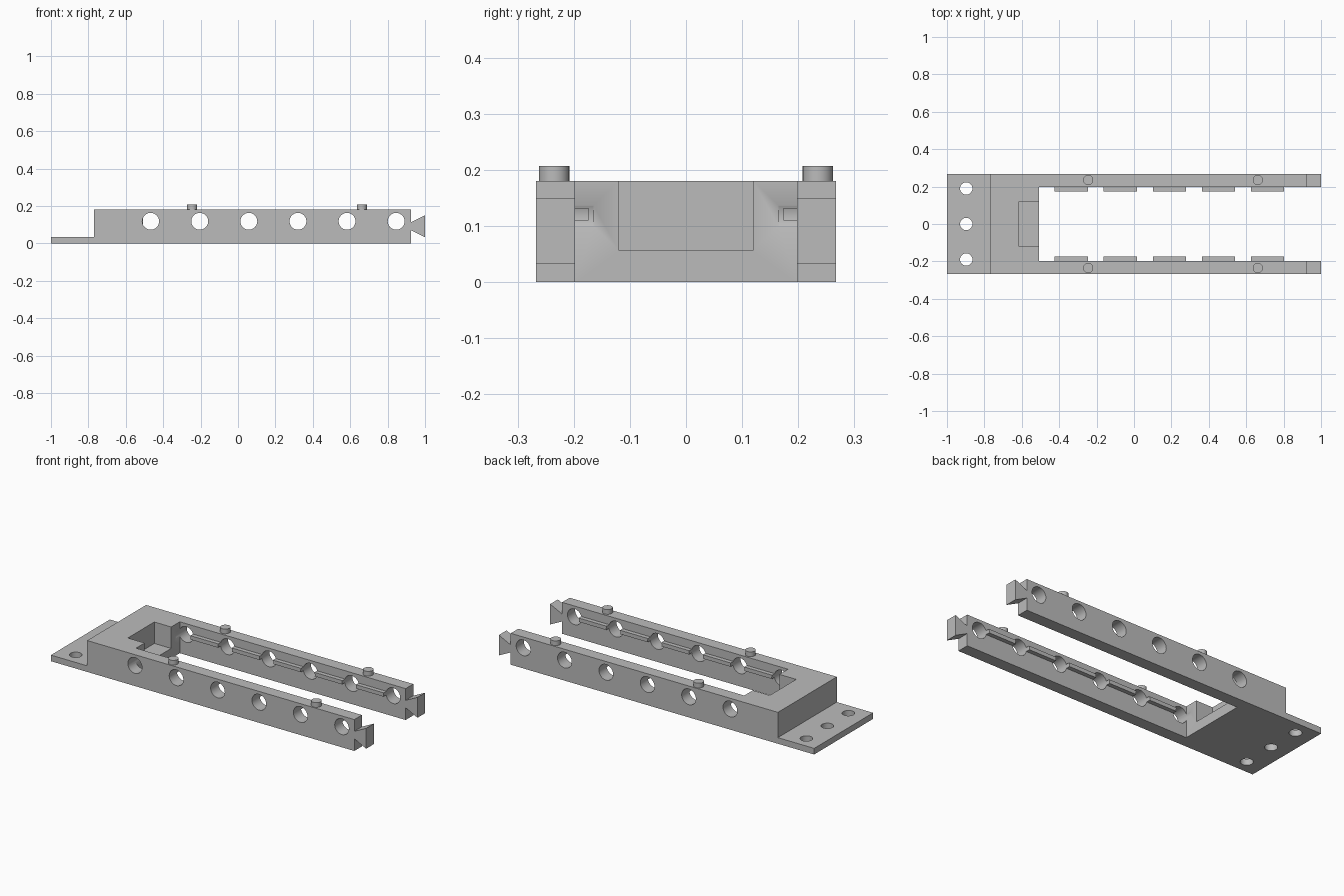
import bpy, bmesh
from mathutils import Matrix, Vector

cube = bpy.data.objects.get("Cube")
if cube:
    bpy.data.objects.remove(cube, do_unlink=True)

GREY = (0.5, 0.5, 0.5, 1)
mat = bpy.data.materials.new("plain grey")
mat.use_nodes = True
mat.diffuse_color = GREY
mat.node_tree.nodes["Principled BSDF"].inputs["Base Color"].default_value = GREY

HALF, INNER, TOP = 0.267, 0.198, 0.18
HOLE_X = [-0.467 + 0.2625 * i for i in range(6)]
HOLE_Z = 0.118


def finish(name, bm):
    bmesh.ops.recalc_face_normals(bm, faces=bm.faces)
    mesh = bpy.data.meshes.new(name)
    bm.to_mesh(mesh)
    bm.free()
    mesh.materials.append(mat)
    obj = bpy.data.objects.new(name, mesh)
    bpy.context.collection.objects.link(obj)
    return obj


def add_box(bm, lo, hi):
    lo, hi = Vector(lo), Vector(hi)
    m = Matrix.Translation((lo + hi) / 2) @ Matrix.Diagonal((*(hi - lo), 1))
    bmesh.ops.create_cube(bm, size=1, matrix=m)


def add_cylinder(bm, centre, radius, depth, axis="Z"):
    m = Matrix.Translation(centre)
    if axis == "Y":
        m = m @ Matrix.Rotation(1.5707963, 4, "X")
    bmesh.ops.create_cone(bm, cap_ends=True, segments=48, radius1=radius,
                          radius2=radius, depth=depth, matrix=m)


def cut(target, cutter):
    mod = target.modifiers.new("cut", "BOOLEAN")
    mod.operation, mod.solver, mod.object = "DIFFERENCE", "EXACT", cutter
    select(target)
    bpy.ops.object.modifier_apply(modifier=mod.name)


def select(obj):
    bpy.ops.object.select_all(action="DESELECT")
    obj.select_set(True)
    bpy.context.view_layer.objects.active = obj


# Frame: side profile with flange and dovetail ends, extruded across the width
profile = [(-1, 0), (0.925, 0), (0.925, 0.07), (1, 0.033), (1, 0.15),
           (0.925, 0.113), (0.925, TOP), (-0.77, TOP), (-0.77, 0.035), (-1, 0.035)]
bm = bmesh.new()
face = bm.faces.new([bm.verts.new((x, -HALF, z)) for x, z in profile])
ext = bmesh.ops.extrude_face_region(bm, geom=[face])
bmesh.ops.translate(bm, vec=(0, 2 * HALF, 0),
                    verts=[v for v in ext["geom"] if isinstance(v, bmesh.types.BMVert)])
frame = finish("frame", bm)

# Guide ridges along the inner faces of both rails
bm = bmesh.new()
for s in (-1, 1):
    ys = sorted((s * 0.174, s * (INNER + 0.002)))
    add_box(bm, (HOLE_X[0], ys[0], 0.11), (HOLE_X[-1], ys[1], 0.132))
ridges = finish("guide_ridges", bm)

# Cutter for the open slot between the rails
bm = bmesh.new()
add_box(bm, (-0.508, -INNER, -0.1), (1.1, INNER, 0.4))
slot = finish("slot_cutter", bm)

# Cutter for the pocket in the end block
bm = bmesh.new()
add_box(bm, (-0.615, -0.12, 0.057), (-0.45, 0.12, 0.4))
pocket = finish("pocket_cutter", bm)

# Cutter for the rail holes and the flange screw holes
bm = bmesh.new()
for s in (-1, 1):
    for x in HOLE_X:
        add_cylinder(bm, (x, s * 0.235, HOLE_Z), 0.045, 0.14, "Y")
for y in (-0.19, 0, 0.19):
    add_cylinder(bm, (-0.897, y, 0.02), 0.033, 0.2)
holes = finish("hole_cutter", bm)

for cutter in (slot, pocket, holes):
    cut(frame, cutter)
cut(ridges, holes)
for cutter in (slot, pocket, holes):
    bpy.data.objects.remove(cutter, do_unlink=True)

# Locating pegs on top of the rails
bm = bmesh.new()
for x in (-0.245, 0.662):
    for y in (-0.235, 0.235):
        add_cylinder(bm, (x, y, 0.192), 0.027, 0.03)
pegs = finish("locating_pegs", bm)

for obj in (frame, ridges, pegs):
    select(obj)
    bpy.ops.object.shade_smooth_by_angle(angle=0.5)
